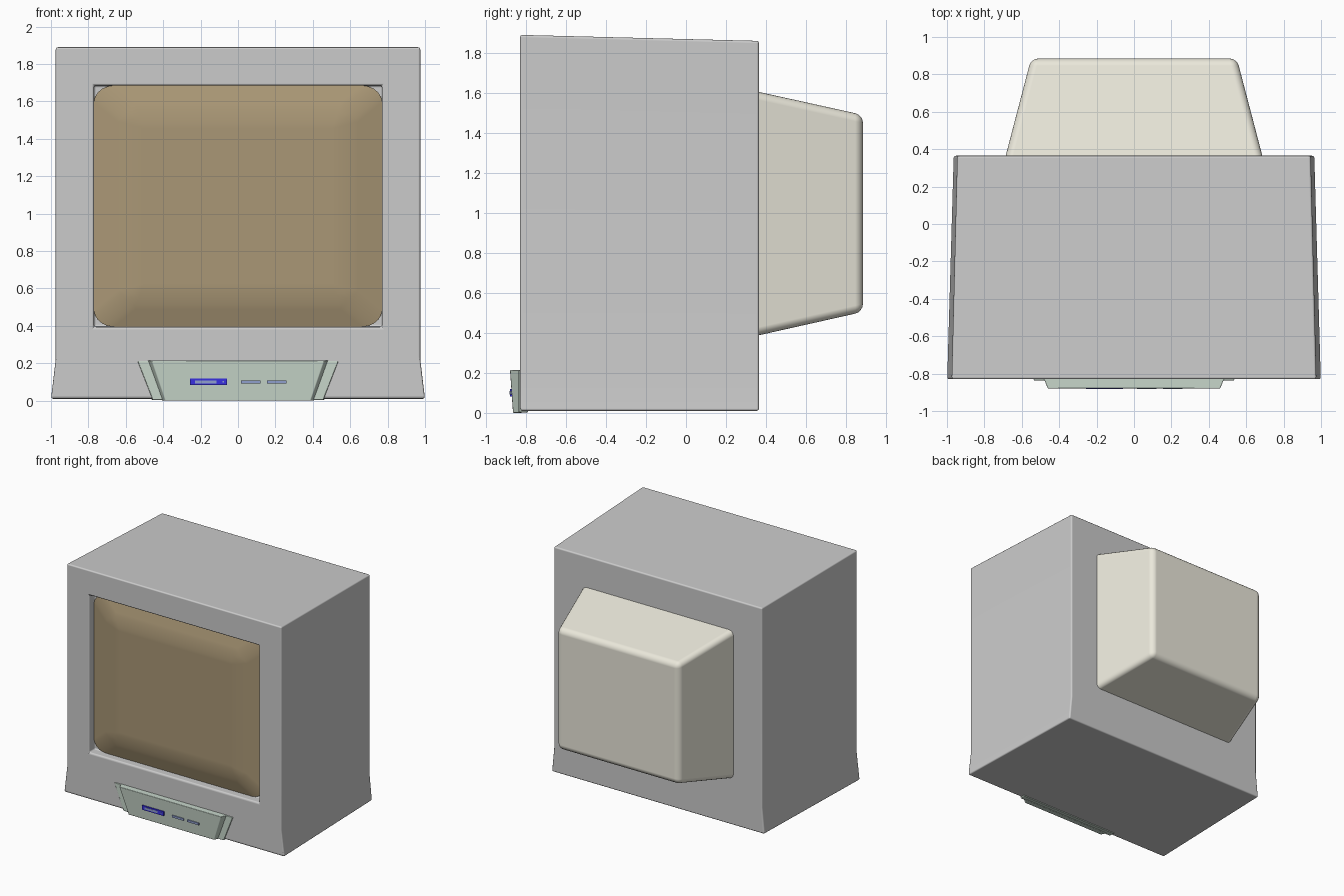
import bpy, bmesh, math

if "Cube" in bpy.data.objects:
    bpy.data.objects.remove(bpy.data.objects["Cube"])


def material(name, rgb):
    m = bpy.data.materials.new(name)
    m.diffuse_color = (*rgb, 1.0)
    m.use_nodes = True
    m.node_tree.nodes["Principled BSDF"].inputs["Base Color"].default_value = m.diffuse_color
    return m


CREAM = material("cream_plastic", (0.83, 0.81, 0.71))
GLASS = material("brown_glass", (0.40, 0.31, 0.18))
GREEN = material("pale_green", (0.57, 0.67, 0.59))
BLUE = material("blue_plastic", (0.04, 0.03, 0.75))
SLOT = material("slot_blue", (0.28, 0.35, 0.61))


def loop(y_bottom, y_top, *half):
    """Mirrored cross-section from (half width, z) pairs listed bottom to top."""
    z0, z1 = half[0][1], half[-1][1]
    def y_at(z):
        return y_bottom + (y_top - y_bottom) * (z - z0) / (z1 - z0)
    right = [(x, y_at(z), z) for x, z in half]
    return right + [(-x, y, z) for x, y, z in reversed(right)]


def loft(name, loops, mat=None, bevel=0.0, segments=3, angle=30, cap_front=True, cap_back=True):
    """Skin loops ordered from back to front."""
    bm = bmesh.new()
    rings = [[bm.verts.new(p) for p in lp] for lp in loops]
    for a, b in zip(rings, rings[1:]):
        for i in range(len(a)):
            j = (i + 1) % len(a)
            bm.faces.new((a[i], a[j], b[j], b[i]))
    if cap_front:
        bm.faces.new(rings[-1])
    if cap_back:
        bm.faces.new(rings[0][::-1])
    for f in bm.faces:
        f.smooth = bevel > 0
    mesh = bpy.data.meshes.new(name)
    bm.to_mesh(mesh)
    bm.free()
    ob = bpy.data.objects.new(name, mesh)
    bpy.context.collection.objects.link(ob)
    if mat:
        mesh.materials.append(mat)
    if bevel:
        mod = ob.modifiers.new("rounded_edges", 'BEVEL')
        mod.width = bevel
        mod.segments = segments
        mod.limit_method = 'ANGLE'
        mod.angle_limit = math.radians(angle)
        mod.harden_normals = True
    return ob


def slab(name, x0, x1, z0, z1, y, mat):
    """Small flat block on the control panel."""
    ob = loft(name, [loop(yy, yy, ((x1 - x0) / 2, z0), ((x1 - x0) / 2, z1))
                     for yy in (-0.862, y)], mat)
    ob.location.x = (x0 + x1) / 2
    return ob


# Main case: tapering shell with flared foot and recessed screen opening
opening = ((0.77, 0.395), (0.77, 0.6), (0.77, 1.685))
loft("case", [
    loop(0.365, 0.365, (0.965, 0.01), (0.945, 0.22), (0.945, 1.86)),
    loop(-0.83, -0.83, (1.0, 0.01), (0.975, 0.22), (0.975, 1.89)),
    loop(-0.83, -0.83, *opening),
    loop(-0.755, -0.755, *opening),
], bevel=0.012)

# Bulging screen with broad soft edges
loft("screen", [
    loop(-0.768, -0.768, (0.77, 0.395), (0.77, 1.685)),
    loop(-0.818, -0.818, (0.575, 0.555), (0.575, 1.525)),
], GLASS, bevel=0.07, segments=5, angle=8, cap_back=False)

# Tube housing at the rear
loft("rear_housing", [
    loop(0.885, 0.885, (0.55, 0.505), (0.55, 1.49)),
    loop(0.35, 0.35, (0.69, 0.385), (0.69, 1.608)),
], CREAM, bevel=0.04, segments=4, cap_front=False)

# Control panel: flush backing plate and raised front
loft("panel_backing", [
    loop(-0.79, -0.79, (0.46, 0.003), (0.54, 0.213)),
    loop(-0.837, -0.837, (0.455, 0.003), (0.537, 0.213)),
], GREEN, bevel=0.004, segments=2)
loft("control_panel", [
    loop(-0.82, -0.82, (0.41, 0.0), (0.487, 0.215)),
    loop(-0.865, -0.88, (0.388, 0.0), (0.462, 0.215)),
], GREEN, bevel=0.005, segments=2)

# Drive bezel, its slot and light, and two buttons
slab("drive_bezel", -0.257, -0.058, 0.083, 0.119, -0.881, BLUE)
slab("drive_slot", -0.23, -0.115, 0.093, 0.109, -0.883, SLOT)
slab("drive_light", -0.084, -0.076, 0.097, 0.105, -0.883, SLOT)
for side, x in (("left", 0.016), ("right", 0.156)):
    slab(side + "_button", x, x + 0.104, 0.092, 0.109, -0.881, SLOT)
